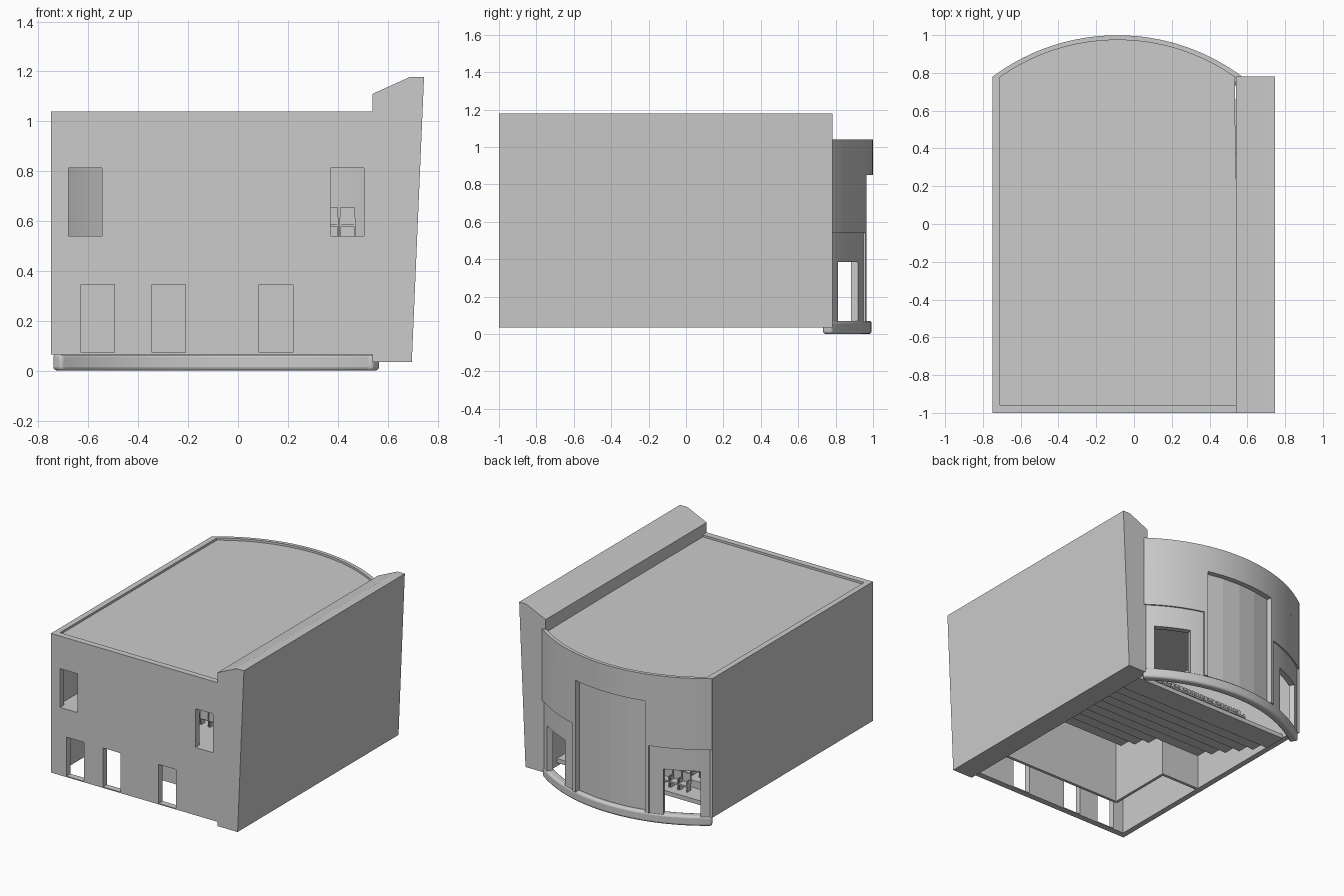
import bpy, bmesh, math
from mathutils import Vector, Matrix

if "Cube" in bpy.data.objects:
    bpy.data.objects.remove(bpy.data.objects["Cube"])

CX, CY, R = -0.0875, -0.108, 1.107      # centre and radius of the curved rear wall
HALF = 0.6625                           # half chord of that wall


def finish(bm, name, smooth=False):
    bmesh.ops.recalc_face_normals(bm, faces=bm.faces[:])
    me = bpy.data.meshes.new(name)
    bm.to_mesh(me)
    bm.free()
    ob = bpy.data.objects.new(name, me)
    bpy.context.collection.objects.link(ob)
    if smooth:
        bpy.context.view_layer.objects.active = ob
        ob.select_set(True)
        bpy.ops.object.shade_smooth_by_angle(angle=math.radians(30))
        ob.select_set(False)
    return ob


def extrude(name, pts, vec, smooth=False):
    """Closed outline of 3D points swept along vec."""
    bm = bmesh.new()
    f = bm.faces.new([bm.verts.new(p) for p in pts])
    r = bmesh.ops.extrude_face_region(bm, geom=[f])
    bmesh.ops.translate(bm, vec=vec, verts=[v for v in r["geom"] if isinstance(v, bmesh.types.BMVert)])
    return finish(bm, name, smooth)


def add_box(bm, x0, x1, y0, y1, z0, z1):
    m = Matrix.Translation(((x0 + x1) / 2, (y0 + y1) / 2, (z0 + z1) / 2)) @ \
        Matrix.Diagonal((x1 - x0, y1 - y0, z1 - z0, 1))
    bmesh.ops.create_cube(bm, size=1, matrix=m)


def box(name, *dims):
    bm = bmesh.new()
    add_box(bm, *dims)
    return finish(bm, name)


def arc(d0, d1, r, n):
    a0, a1 = math.asin(d0 / R), math.asin(d1 / R)
    return [(CX + r * math.sin(a0 + (a1 - a0) * i / n), CY + r * math.cos(a0 + (a1 - a0) * i / n))
            for i in range(n + 1)]


def arc_wall(name, d0, d1, r0, r1, z0, z1, n=16, smooth=True):
    outline = arc(d0, d1, r1, n) + arc(d0, d1, r0, n)[::-1]
    return extrude(name, [(x, y, z0) for x, y in outline], (0, 0, z1 - z0), smooth)


# front wall with three doors and two windows
front = box("front_wall", -0.75, 0.56, -1.0, -0.957, 0.065, 1.04)
bm = bmesh.new()
for x0 in (-0.63, -0.345, 0.085):
    add_box(bm, x0, x0 + 0.135, -1.1, -0.9, 0.072, 0.345)
for x0 in (-0.68, 0.37):
    add_box(bm, x0, x0 + 0.135, -1.1, -0.9, 0.54, 0.812)
cutter = finish(bm, "opening_cutter")
cutter.hide_render = True
cutter.hide_viewport = True
mod = front.modifiers.new("openings", "BOOLEAN")
mod.operation, mod.solver, mod.object = "DIFFERENCE", "EXACT", cutter

# left wall and leaning solid right wall
box("left_wall", -0.75, -0.71, -0.957, 0.78, 0.065, 1.04)
prof = [(0.54, 0.035), (0.697, 0.035), (0.746, 1.178), (0.69, 1.178), (0.54, 1.11)]
extrude("right_wall", [(x, -1.0, z) for x, z in prof], (0, 1.782, 0))

# flat roof with curved rear edge
roof = [(-0.72, -0.965), (0.55, -0.965)] + arc(-HALF + 0.03, HALF - 0.03, R - 0.02, 32)[::-1]
extrude("roof", [(x, y, 1.0) for x, y in roof], (0, 0, 0.025))

# curved rear wall: top band, side panels, door frames, faceted centre panel
arc_wall("rear_top_band", -HALF, HALF, R - 0.025, R, 0.85, 1.04, 40)
arc_wall("rear_center_panel", -0.27, 0.27, R - 0.052, R - 0.035, 0.07, 0.87, 4, False)
arc_wall("rear_band_soffit", -0.27, 0.27, R - 0.05, R - 0.002, 0.85, 0.86, 16)
for s, side in ((-1, "left"), (1, "right")):
    def part(name, d0, d1, r0, r1, z0, z1):
        arc_wall(f"rear_{name}_{side}", s * d0, s * d1, r0, r1, z0, z1)
    part("upper", 0.27, HALF, R - 0.045, R, 0.54, 0.85)
    part("pillar", 0.27, 0.295, R - 0.052, R, 0.065, 0.54)
    part("inner_jamb", 0.295, 0.385, R - 0.05, R - 0.01, 0.065, 0.54)
    part("outer_jamb", 0.6, HALF, R - 0.05, R - 0.01, 0.065, 0.54)
    part("lintel", 0.385, 0.6, R - 0.05, R - 0.01, 0.385, 0.54)

# rounded kerb under the rear wall
kerb = arc_wall("rear_kerb", -HALF, HALF, R - 0.065, R - 0.006, 0.0, 0.07, 40)
bev = kerb.modifiers.new("round", "BEVEL")
bev.width, bev.segments, bev.limit_method = 0.015, 3, "ANGLE"
bev.angle_limit = math.radians(40)

# stepped seating slab, falling from front to rear
N, RUN, RISE, Y0, Z0 = 9, 0.14, 0.05, -0.60, 0.54
top, under = [(-0.957, Z0)], [(-0.957, Z0 - 0.03)]
for i in range(N + 1):
    y, z = Y0 + i * RUN, Z0 - i * RISE
    top.append((y, z))
    under.append((y - 0.02 * (i < N), z - 0.03))
    if i < N:
        top.append((y, z - RISE))
        under.append((y - 0.02, z - RISE - 0.03))
extrude("seating_tiers", [(-0.71, y, z) for y, z in top + under[::-1]], (1.25, 0, 0))

# rows of chairs on every tier
bm = bmesh.new()
for row in range(N + 1):
    y, z = Y0 + row * RUN - 0.075, Z0 - row * RISE
    for k in range(13):
        x = 0.44 - 0.07 * k
        add_box(bm, x - 0.03, x + 0.03, y - 0.03, y - 0.02, z + 0.045, z + 0.115)
        add_box(bm, x - 0.03, x + 0.03, y - 0.02, y + 0.03, z + 0.038, z + 0.05)
        for e in (-0.032, 0.026):
            add_box(bm, x + e, x + e + 0.006, y - 0.025, y + 0.02, z, z + 0.075)
finish(bm, "chairs")

# lobby partitions beneath the tiers
box("lobby_wall", -0.42, 0.55, -0.69, -0.67, 0.065, 0.52)
side = [(-0.68, 0.065), (-0.21, 0.065), (-0.21, 0.365), (-0.6, 0.5), (-0.68, 0.515)]
extrude("corridor_wall", [(-0.43, y, z) for y, z in side], (0.02, 0, 0))
box("corridor_end_wall", -0.72, -0.41, -0.22, -0.2, 0.065, 0.365)
